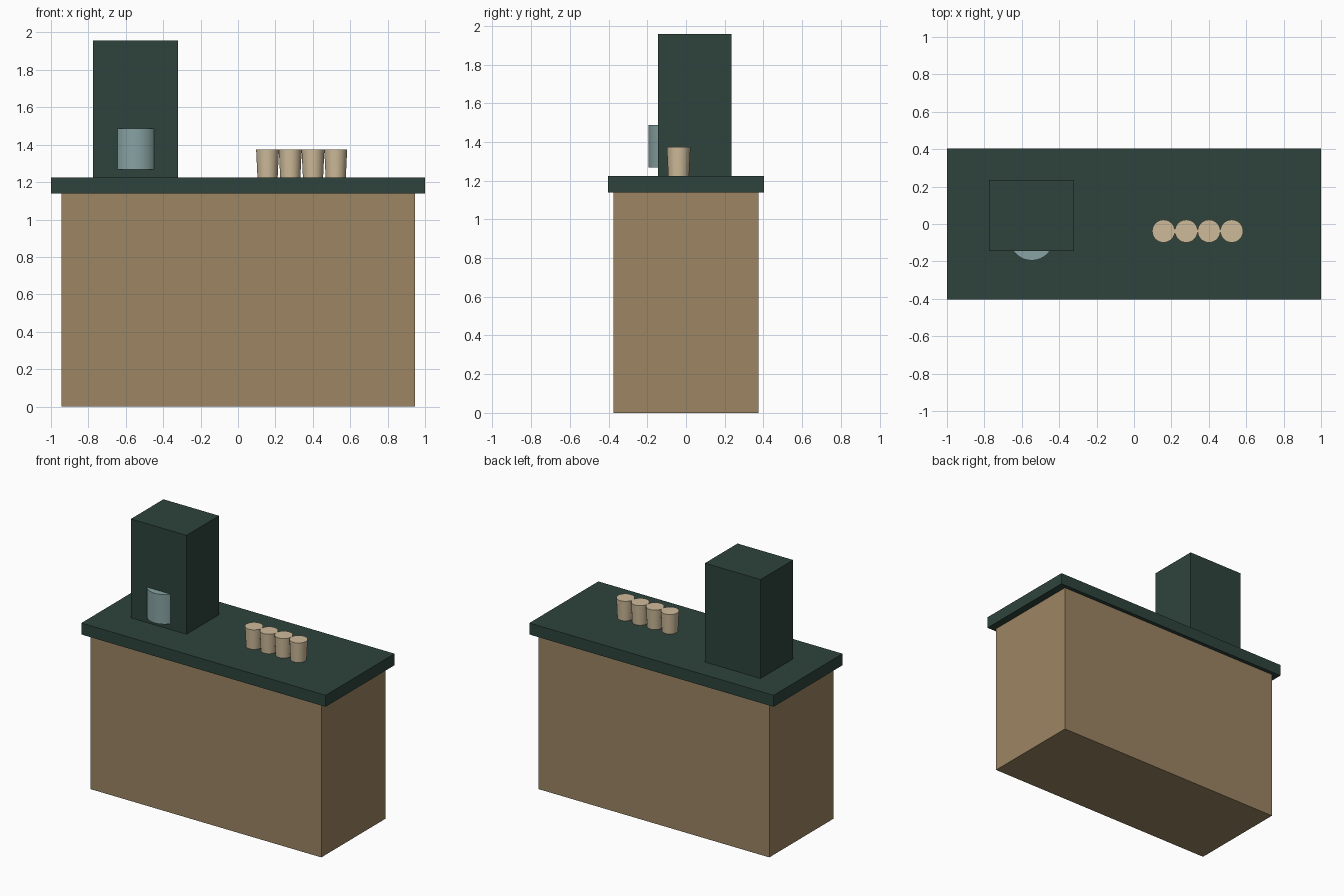
import bpy
import math

cube = bpy.data.objects.get("Cube")
if cube:
    bpy.data.objects.remove(cube, do_unlink=True)


def material(name, srgb):
    rgba = tuple((c / 255 / 12.92) if c < 11 else ((c / 255 + 0.055) / 1.055) ** 2.4 for c in srgb) + (1.0,)
    mat = bpy.data.materials.new(name)
    mat.use_nodes = True
    mat.diffuse_color = rgba
    mat.node_tree.nodes["Principled BSDF"].inputs["Base Color"].default_value = rgba
    return mat


green = material("dark green", (46, 68, 60))
wood = material("wood brown", (156, 133, 99))
glass = material("pale blue glass", (136, 163, 163))
paper = material("cup beige", (206, 187, 154))


def finish(name, mat):
    obj = bpy.context.object
    obj.name = name
    obj.data.name = name
    obj.data.materials.append(mat)
    return obj


def box(name, low, high, mat):
    centre = [(a + b) / 2 for a, b in zip(low, high)]
    bpy.ops.mesh.primitive_cube_add(size=1, location=centre)
    obj = finish(name, mat)
    obj.scale = [b - a for a, b in zip(low, high)]
    bpy.ops.object.transform_apply(location=False, rotation=False, scale=True)
    return obj


def tapered(name, x, y, bottom, top, r_bottom, r_top, mat, sides=32):
    bpy.ops.mesh.primitive_cone_add(vertices=sides, radius1=r_bottom, radius2=r_top,
                                    depth=top - bottom, location=(x, y, (bottom + top) / 2))
    obj = finish(name, mat)
    bpy.ops.object.shade_smooth_by_angle(angle=math.radians(30))
    return obj


# Counter and overhanging worktop
box("counter_body", (-0.945, -0.375, 0), (0.945, 0.375, 1.14), wood)
box("worktop", (-1, -0.403, 1.14), (1, 0.403, 1.225), green)

# Drinks machine with a jug set into its front
box("drinks_machine", (-0.775, -0.145, 1.225), (-0.32, 0.235, 1.957), green)
tapered("jug", -0.547, -0.076, 1.267, 1.487, 0.119, 0.119, glass)

# Row of paper cups
for i in range(4):
    tapered(f"cup_{i + 1}", 0.158 + 0.1215 * i, -0.038, 1.225, 1.373, 0.054, 0.061, paper)
